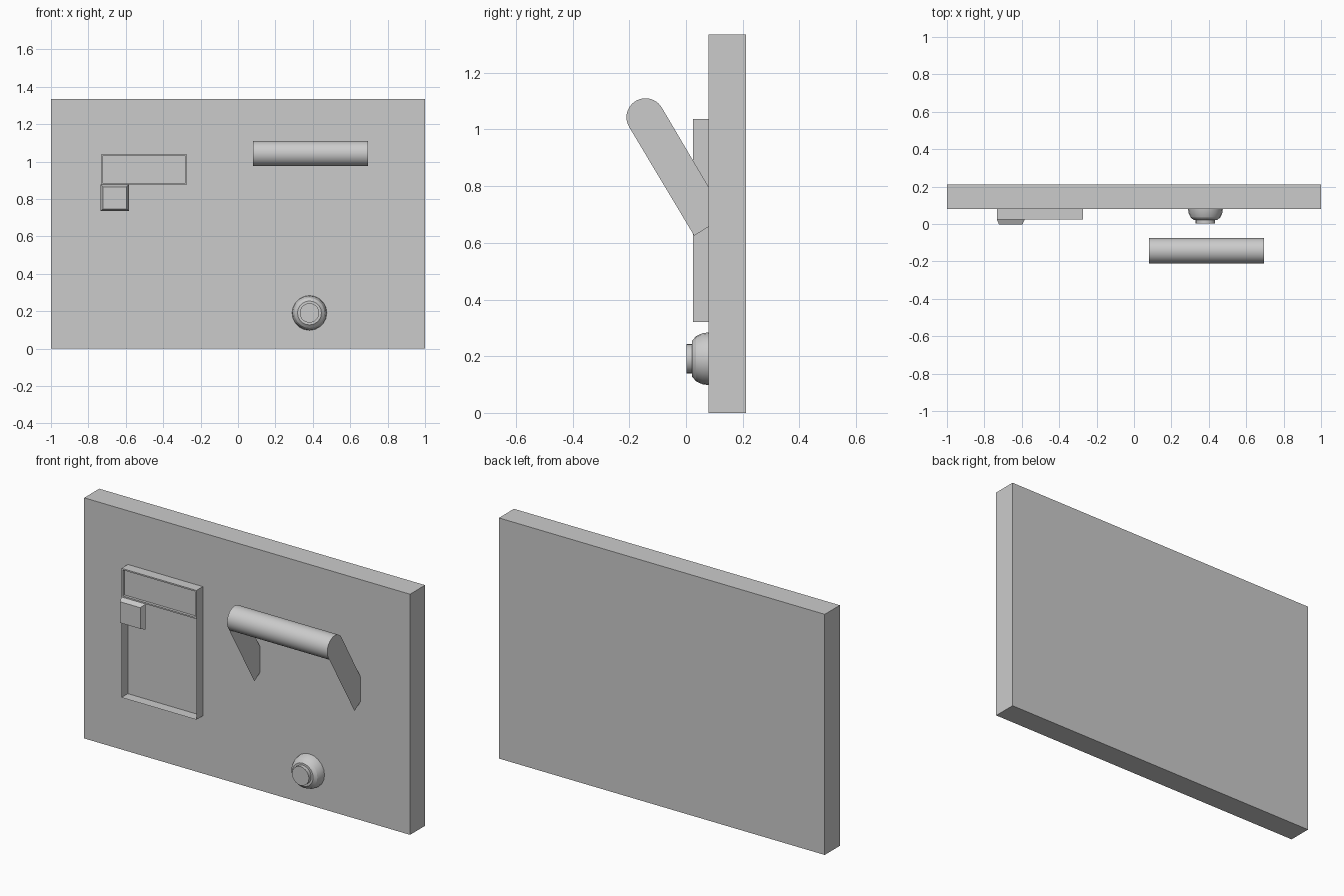
import bpy, bmesh, math
from mathutils import Vector

if "Cube" in bpy.data.objects:
    bpy.data.objects.remove(bpy.data.objects["Cube"])

FACE_Y = 0.08  # front surface of the panel


def make(name, verts, faces):
    mesh = bpy.data.meshes.new(name)
    mesh.from_pydata(verts, [], faces)
    mesh.update()
    obj = bpy.data.objects.new(name, mesh)
    bpy.context.collection.objects.link(obj)
    return obj


def box(name, x, y, z, taper=0.0, recess=None):
    """Box from ranges; front may taper or carry an inset recess (rim, depth)."""
    bm = bmesh.new()
    bmesh.ops.create_cube(bm, size=1)
    for v in bm.verts:
        front = v.co.y < 0
        sx, sz = (1 if v.co.x > 0 else -1), (1 if v.co.z > 0 else -1)
        t = taper if front else 0
        v.co = Vector((x[sx > 0] - sx * t, y[not front], z[sz > 0] - sz * t))
    if recess:
        bm.normal_update()
        face = min(bm.faces, key=lambda f: f.calc_center_median().y)
        bmesh.ops.inset_region(bm, faces=[face], thickness=recess[0])
        pocket = bmesh.ops.extrude_face_region(bm, geom=[face])
        moved = [g for g in pocket['geom'] if isinstance(g, bmesh.types.BMVert)]
        bmesh.ops.translate(bm, verts=moved, vec=(0, recess[1], 0))
        if face.is_valid:
            bmesh.ops.delete(bm, geom=[face], context='FACES_ONLY')
    bmesh.ops.recalc_face_normals(bm, faces=bm.faces)
    obj = make(name, [], [])
    bm.to_mesh(obj.data)
    bm.free()
    return obj


def smooth(obj, angle):
    bpy.ops.object.select_all(action='DESELECT')
    obj.select_set(True)
    bpy.context.view_layer.objects.active = obj
    bpy.ops.object.shade_smooth_by_angle(angle=math.radians(angle))


# Wall panel
box("panel", (-1, 1), (FACE_Y, 0.212), (0, 1.335))

# Label window at the top of the card slot
L, R, TOP, MID, LOW, FRONT = -0.732, -0.272, 1.037, 0.878, 0.32, 0.024
box("label_window", (L, R), (FRONT, FACE_Y), (MID, TOP), recess=(0.011, 0.015))

# Thin sheet walls of the open slot below the window
path = [(L, MID), (L, LOW), (R, LOW), (R, MID)]
make("slot_walls", [(x, y, z) for x, z in path for y in (FRONT, FACE_Y)],
     [(2 * i, 2 * i + 1, 2 * i + 3, 2 * i + 2) for i in range(3)])

# Push button with tapered front
box("button", (-0.734, -0.584), (-0.004, 0.025), (0.735, 0.878), taper=0.013)

# Handle bar
X0, X1, CY, CZ, RAD = 0.08, 0.695, -0.143, 1.043, 0.067
bpy.ops.mesh.primitive_cylinder_add(vertices=40, radius=RAD, depth=X1 - X0,
                                    location=((X0 + X1) / 2, CY, CZ),
                                    rotation=(0, math.pi / 2, 0))
bar = bpy.context.object
bar.name = "handle_bar"
smooth(bar, 30)

# Thin sheet arms: rounded top, slanting down into the panel
arc = [math.radians(30 + 180 * i / 16) for i in range(17)]
profile = [(CY + RAD * math.cos(a), CZ + RAD * math.sin(a)) for a in arc]
profile += [(0.029, 0.625), (FACE_Y, 0.657), (FACE_Y, 0.797)]
for side, x in (("left", X0), ("right", X1)):
    order = list(range(len(profile)))
    make(side + "_handle_arm", [(x, y, z) for y, z in profile],
         [order if side == "right" else order[::-1]])

# Round knob, turned around the y axis
SIDES = 20
turn = [(0.093, FACE_Y), (0.090, 0.058), (0.080, 0.036), (0.064, 0.022),
        (0.052, 0.022), (0.052, 0.002)]
verts = [(0.382 + r * math.cos(math.tau * i / SIDES), y,
          0.191 + r * math.sin(math.tau * i / SIDES))
         for r, y in turn for i in range(SIDES)]
faces = [(k * SIDES + i, k * SIDES + (i + 1) % SIDES,
          (k + 1) * SIDES + (i + 1) % SIDES, (k + 1) * SIDES + i)
         for k in range(len(turn) - 1) for i in range(SIDES)]
faces.append(tuple(range((len(turn) - 1) * SIDES, len(turn) * SIDES)))
knob = make("knob", verts, faces)
smooth(knob, 19)
